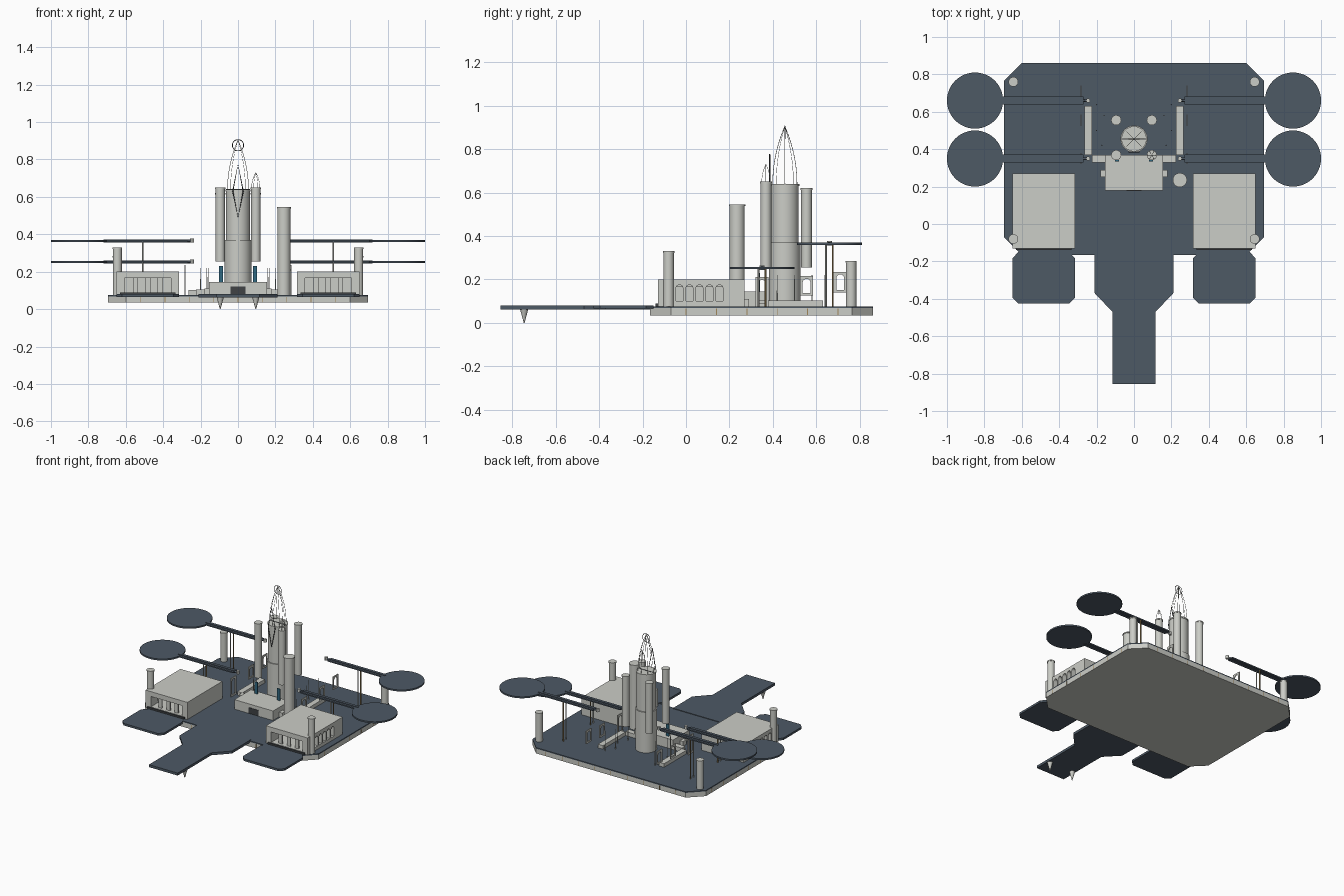
import bpy, bmesh, math
from mathutils import Vector, Matrix

if "Cube" in bpy.data.objects:
    bpy.data.objects.remove(bpy.data.objects["Cube"])


def material(name, rgb):
    m = bpy.data.materials.new(name)
    m.diffuse_color = (*rgb, 1)
    m.use_nodes = True
    m.node_tree.nodes["Principled BSDF"].inputs["Base Color"].default_value = m.diffuse_color
    return m


STONE = material("pale_stone", (0.60, 0.61, 0.57))
SLATE = material("slate_blue", (0.075, 0.10, 0.13))
DARK = material("dark_trim", (0.05, 0.055, 0.06))
TAN = material("bronze", (0.35, 0.24, 0.10))
BLUE = material("blue_glass", (0.03, 0.14, 0.22))


def finish(name, bm, mat):
    bmesh.ops.recalc_face_normals(bm, faces=bm.faces[:])
    me = bpy.data.meshes.new(name)
    bm.to_mesh(me)
    bm.free()
    ob = bpy.data.objects.new(name, me)
    if mat:
        me.materials.append(mat)
    bpy.context.collection.objects.link(ob)
    return ob


def prism(name, pts, lo, hi, mat, axis='z'):
    """Extrude a polygon along z, or along x / y when it stands upright."""
    put = {'z': lambda a, b, h: (a, b, h), 'x': lambda a, b, h: (h, a, b),
           'y': lambda a, b, h: (a, h, b)}[axis]
    bm = bmesh.new()
    f = bm.faces.new([bm.verts.new(put(a, b, lo)) for a, b in pts])
    r = bmesh.ops.extrude_face_region(bm, geom=[f])
    d = Vector(put(0, 0, hi - lo))
    bmesh.ops.translate(bm, vec=d, verts=[v for v in r['geom'] if isinstance(v, bmesh.types.BMVert)])
    return finish(name, bm, mat)


def box(name, x0, x1, y0, y1, z0, z1, mat):
    return prism(name, [(x0, y0), (x1, y0), (x1, y1), (x0, y1)], z0, z1, mat)


def cyl(name, x, y, z0, z1, r, mat, r_top=None, n=32):
    bm = bmesh.new()
    bmesh.ops.create_cone(bm, cap_ends=True, segments=n, radius1=r, radius2=r if r_top is None else r_top,
                          depth=z1 - z0, matrix=Matrix.Translation((x, y, (z0 + z1) / 2)))
    return finish(name, bm, mat)


def column(name, x, y, z0, z1, r):
    cyl(name, x, y, z0, z1 - 0.008, r, STONE)
    cyl(name + "_cap", x, y, z1 - 0.008, z1, r * 1.08, STONE)


def wire(name, pts, r, mat, cyclic=False):
    cu = bpy.data.curves.new(name, 'CURVE')
    cu.dimensions = '3D'
    cu.bevel_depth = r
    cu.bevel_resolution = 0
    sp = cu.splines.new('POLY')
    sp.points.add(len(pts) - 1)
    for p, c in zip(sp.points, pts):
        p.co = (*c, 1)
    sp.use_cyclic_u = cyclic
    cu.materials.append(mat)
    ob = bpy.data.objects.new(name, cu)
    bpy.context.collection.objects.link(ob)


def arch_pts(c, w, z0, z1, n=8):
    """Round-headed opening outline."""
    return [(c - w, z0), (c + w, z0)] + [(c + w * math.cos(math.pi * i / n), z1 - w + w * math.sin(math.pi * i / n))
                                         for i in range(n + 1)]


def cut(ob, cutters):
    for c in cutters:
        m = ob.modifiers.new("opening", 'BOOLEAN')
        m.operation = 'DIFFERENCE'
        m.solver = 'EXACT'
        m.object = c
        c.hide_render = True
        c.hide_set(True)


def both(half):
    return half + [(-x, y) for x, y in reversed(half)]


# Chamfered main platform: pale hull, dark rim and deck
half = [(0.6, -0.165), (0.695, -0.07), (0.695, 0.765), (0.6, 0.86)]
prism("platform_hull", both(half), 0.034, 0.068, STONE)
prism("platform_deck", both(half), 0.068, 0.076, SLATE)

# Bronze seams along the hull
for i in range(-4, 5):
    for y in (-0.166, 0.859):
        box("hull_seam", i * 0.13 - 0.002, i * 0.13 + 0.002, y, y + 0.002, 0.036, 0.066, TAN)
for s in (-1, 1):
    for i in range(6):
        y = i * 0.14
        box("hull_seam_side", s * 0.695 - 0.001, s * 0.695 + 0.001, y - 0.002, y + 0.002, 0.036, 0.066, TAN)

# Front landing walkway with hanging cones
prism("front_walkway", both([(0.115, -0.855), (0.115, -0.47), (0.21, -0.37), (0.21, -0.15)]), 0.062, 0.08, SLATE)
for s in (-1, 1):
    cyl("walkway_cone", s * 0.095, -0.745, 0.0, 0.063, 0.002, STONE, 0.019, 12)

for s in (-1, 1):
    # Side landing pads
    pad = [(0.345, -0.425), (0.62, -0.425), (0.65, -0.395), (0.65, -0.185), (0.62, -0.15),
           (0.345, -0.15), (0.315, -0.185), (0.315, -0.395)]
    prism("side_pad", [(s * x, y) for x, y in pad], 0.065, 0.08, SLATE)

    # Hangars with a wide front mouth and arched side windows
    a, b = sorted((s * 0.315, s * 0.65))
    hangar = box("hangar", a, b, -0.13, 0.27, 0.076, 0.2, STONE)
    cutters = [box("hangar_mouth_cutter", s * 0.4825 - 0.125, s * 0.4825 + 0.125, -0.2, 0.21, 0.09, 0.165, None)]
    for i in range(5):
        lo, hi = sorted((s * 0.58, s * 0.70))
        cutters.append(prism("hangar_window_cutter", arch_pts(-0.03 + i * 0.046, 0.016, 0.1, 0.175), lo, hi, None, 'x'))
    cut(hangar, cutters)
    for i in range(-1, 2):
        box("hangar_mouth_pier", s * 0.4825 + i * 0.065 - 0.014, s * 0.4825 + i * 0.065 + 0.014,
            -0.11, -0.1, 0.09, 0.165, STONE)
    box("hangar_floor", a + 0.02, b - 0.02, -0.14, -0.12, 0.076, 0.088, DARK)

    # Corner posts
    column("front_corner_post", s * 0.645, -0.08, 0.076, 0.33, 0.024)
    column("rear_corner_post", s * 0.645, 0.76, 0.076, 0.285, 0.024)

    # Raised landing discs, arms and supporting poles
    for y, z in ((0.66, 0.365), (0.35, 0.253)):
        cyl("landing_disc", s * 0.85, y, z - 0.006, z + 0.005, 0.15, SLATE, n=48)
        lo, hi = sorted((s * 0.27, s * 0.72))
        box("landing_arm", lo, hi, y - 0.022, y + 0.022, z - 0.005, z + 0.004, SLATE)
        box("landing_arm_rib", lo, hi, y - 0.006, y + 0.006, z - 0.009, z + 0.008, SLATE)
        cyl("arm_knob", s * 0.245, y, z - 0.01, z + 0.012, 0.011, STONE, n=12)
        wire("arm_tip", [(s * 0.245, y, z), (s * 0.28, y, z)], 0.008, SLATE)
        for d in (-0.016, 0.016):
            cyl("arm_pole", s * 0.51, y + d, 0.076, z, 0.004, TAN if d > 0 else STONE, n=8)

    # Low walls beside the tower
    a, b = sorted((s * 0.225, s * 0.265))
    box("low_wall", a, b, 0.37, 0.63, 0.076, 0.102, STONE)

    # Thin arched screens
    for y, z0, z1 in ((0.35, 0.076, 0.21), (0.555, 0.125, 0.215), (0.71, 0.14, 0.235)):
        w = 0.03
        lo, hi = sorted((s * 0.28, s * 0.286))
        scr = prism("arched_screen", [(y - w, z0), (y + w, z0), (y + w, z1), (y - w, z1)], lo, hi, STONE, 'x')
        cut(scr, [prism("screen_cutter", arch_pts(y, 0.018, z0 + 0.012, z1 - 0.012), lo - 0.02, hi + 0.02, None, 'x')])

    # Slender upright rods around the courtyard
    for x, y in ((0.17, 0.42), (0.2, 0.5), (0.16, 0.58), (0.2, 0.64)):
        cyl("court_rod", s * x, y, 0.076, 0.22, 0.003, STONE, 0.0015, 6)

    # Blue window panes
    box("blue_window", s * 0.09 - 0.011, s * 0.09 + 0.011, 0.335, 0.341, 0.14, 0.23, BLUE)

    # Columns clustered round the tower
    column("front_column", s * 0.095, 0.368, 0.255, 0.65, 0.025)
    column("rear_column", s * 0.095, 0.555, 0.255, 0.62, 0.025)

# Entrance hall stepped in front of the tower
box("entrance_hall", -0.155, 0.155, 0.18, 0.37, 0.076, 0.145, STONE)
box("entrance_wing", -0.18, 0.18, 0.25, 0.29, 0.076, 0.11, STONE)
box("entrance_rear_wing", -0.225, 0.225, 0.33, 0.37, 0.076, 0.105, STONE)
box("entrance_door", -0.04, 0.04, 0.177, 0.181, 0.078, 0.12, DARK)

# Main tower and the single side chimney
cyl("tower_base", 0, 0.455, 0.076, 0.37, 0.072, STONE, n=40)
cyl("tower_shaft", 0, 0.455, 0.37, 0.638, 0.064, STONE, n=40)
cyl("tower_cap", 0, 0.455, 0.63, 0.64, 0.067, STONE, n=40)
box("tower_cap_seam", -0.064, 0.064, 0.453, 0.457, 0.64, 0.642, DARK)
column("side_tower", 0.245, 0.235, 0.076, 0.545, 0.035)

# Slim diamond ornament on the tower front
wire("tower_diamond", [(0, 0.385, 0.49), (0.028, 0.385, 0.63), (0, 0.385, 0.775), (-0.028, 0.385, 0.63)],
     0.003, DARK, True)


# Open wire spires
def spire(name, cx, cy, z0, r, h, n, thick):
    for k in range(n):
        t = 2 * math.pi * k / n
        pts = []
        for i in range(11):
            u = i / 10
            q = r * (1 - u ** 2.0)
            pts.append((cx + q * math.cos(t), cy + q * math.sin(t), z0 + h * u))
        wire(name, pts, thick, STONE)


spire("tower_spire_rib", 0, 0.455, 0.64, 0.056, 0.265, 8, 0.0013)
spire("column_spire_rib", 0.095, 0.368, 0.65, 0.022, 0.08, 6, 0.001)
wire("spire_ring", [(0.03 * math.cos(i * math.pi / 16), 0.455, 0.876 + 0.03 * math.sin(i * math.pi / 16))
                    for i in range(32)], 0.002, DARK, True)

# Smooth the round parts, keeping edges sharp
bpy.ops.object.select_all(action='DESELECT')
meshes = [o for o in bpy.context.scene.objects if o.type == 'MESH' and not o.hide_render]
for o in meshes:
    o.select_set(True)
bpy.context.view_layer.objects.active = meshes[0]
bpy.ops.object.shade_smooth_by_angle(angle=math.radians(30))
